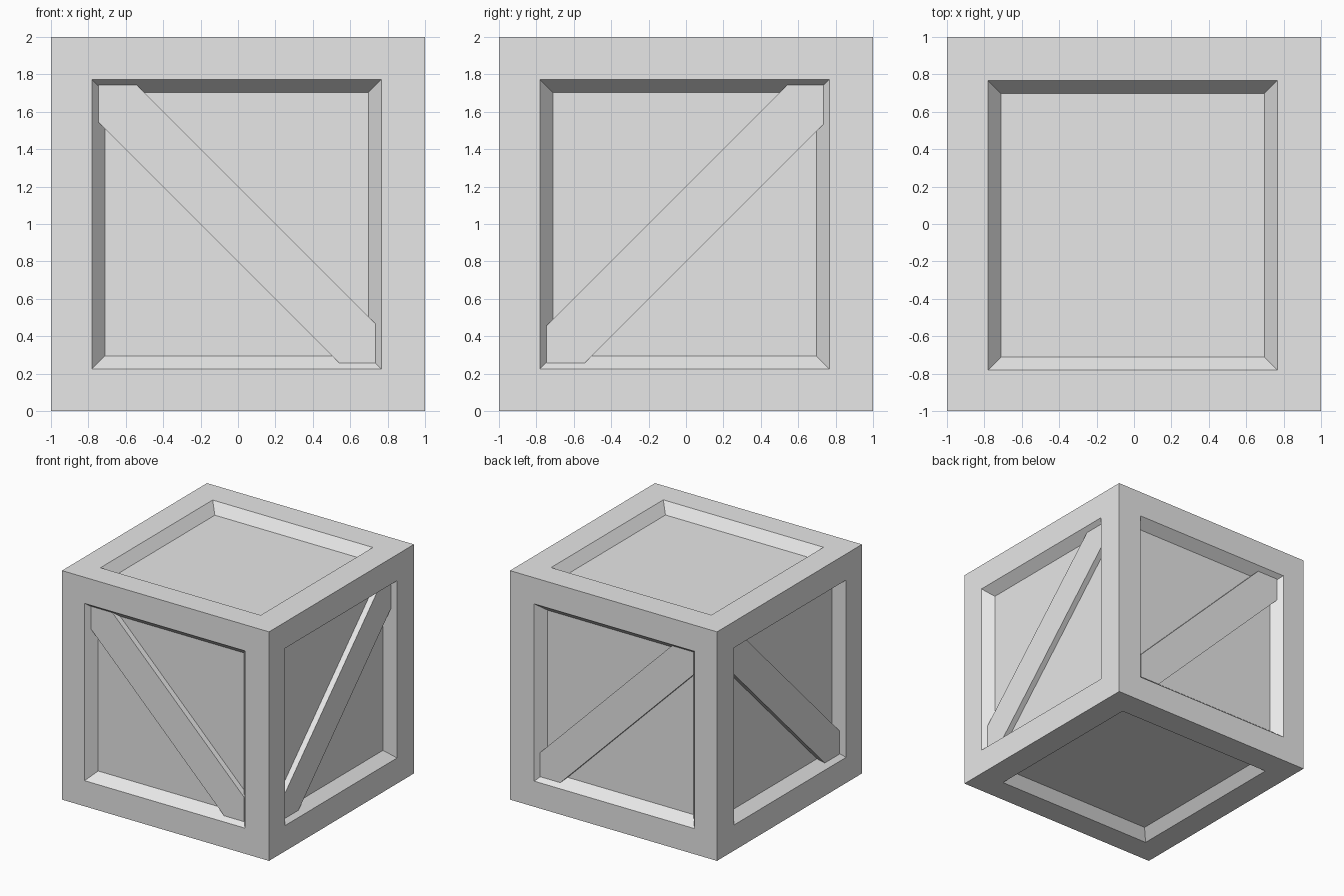
import bpy
import bmesh
from mathutils import Vector

old = bpy.data.objects.get("Cube")
if old:
    bpy.data.objects.remove(old, do_unlink=True)

RIM = 0.226      # width of the border boards
BEVEL = 0.07     # width of the sloped recess walls
DEPTH = 0.087    # depth of the recessed panels
BRACE_TOP = 0.037  # depth of the brace surface below the rim
SHIFT = Vector((-0.0075, -0.0075, -0.002))

grey = bpy.data.materials.new("plain grey")
grey.use_nodes = True
grey.diffuse_color = (0.8, 0.8, 0.8, 1)
grey.node_tree.nodes["Principled BSDF"].inputs["Base Color"].default_value = (0.8, 0.8, 0.8, 1)


def add_object(name, bm):
    bmesh.ops.recalc_face_normals(bm, faces=bm.faces[:])
    mesh = bpy.data.meshes.new(name)
    bm.to_mesh(mesh)
    bm.free()
    mesh.materials.append(grey)
    obj = bpy.data.objects.new(name, mesh)
    bpy.context.collection.objects.link(obj)
    return obj


# Crate body: every side gets a rim and a sunken panel with sloped walls
bm = bmesh.new()
bmesh.ops.create_cube(bm, size=2)
bmesh.ops.translate(bm, verts=bm.verts[:], vec=(0, 0, 1))
bm.normal_update()
panels = bm.faces[:]
bmesh.ops.inset_individual(bm, faces=panels, thickness=RIM, use_even_offset=True)
bm.normal_update()
for face in panels:
    in_plane = SHIFT - face.normal * SHIFT.dot(face.normal)
    bmesh.ops.translate(bm, verts=face.verts[:], vec=in_plane)
bmesh.ops.inset_individual(bm, faces=panels, thickness=BEVEL, use_even_offset=True)
bm.normal_update()
for face in panels:
    bmesh.ops.translate(bm, verts=face.verts[:], vec=face.normal * -DEPTH)
add_object("crate_body", bm)


# Diagonal braces: clipped boards resting on the four upright panels
def add_brace(name, outline, place, side):
    bm = bmesh.new()
    rings = [[bm.verts.new(place(u, z, side * (1 - d))) for u, z in outline]
             for d in (BRACE_TOP, DEPTH + 0.005)]
    bm.faces.new(rings[0])
    bm.faces.new(rings[1][::-1])
    for i in range(len(outline)):
        j = (i + 1) % len(outline)
        bm.faces.new((rings[0][i], rings[0][j], rings[1][j], rings[1][i]))
    add_object(name, bm)


LOW, HIGH, BOTTOM, TOP = -0.746, 0.734, 0.257, 1.742
BAND = 0.203     # half the brace width, measured upright


def falling(z, off):
    return 1 + off - z


def rising(z, off):
    return z - 1 - off


falling_outline = [(LOW, TOP), (LOW, 1 - BAND - LOW), (falling(BOTTOM, -BAND), BOTTOM),
                   (HIGH, BOTTOM), (HIGH, 1 + BAND - HIGH), (falling(TOP, BAND), TOP)]
rising_outline = [(LOW, BOTTOM), (rising(BOTTOM, -BAND), BOTTOM), (HIGH, 1 - BAND + HIGH),
                  (HIGH, TOP), (rising(TOP, BAND), TOP), (LOW, 1 + BAND + LOW)]

for name, side in (("front_brace", -1), ("back_brace", 1)):
    add_brace(name, falling_outline, lambda u, z, n: (u, n, z), side)
for name, side in (("right_brace", -1), ("left_brace", 1)):
    add_brace(name, rising_outline, lambda u, z, n: (n, u, z), side)
